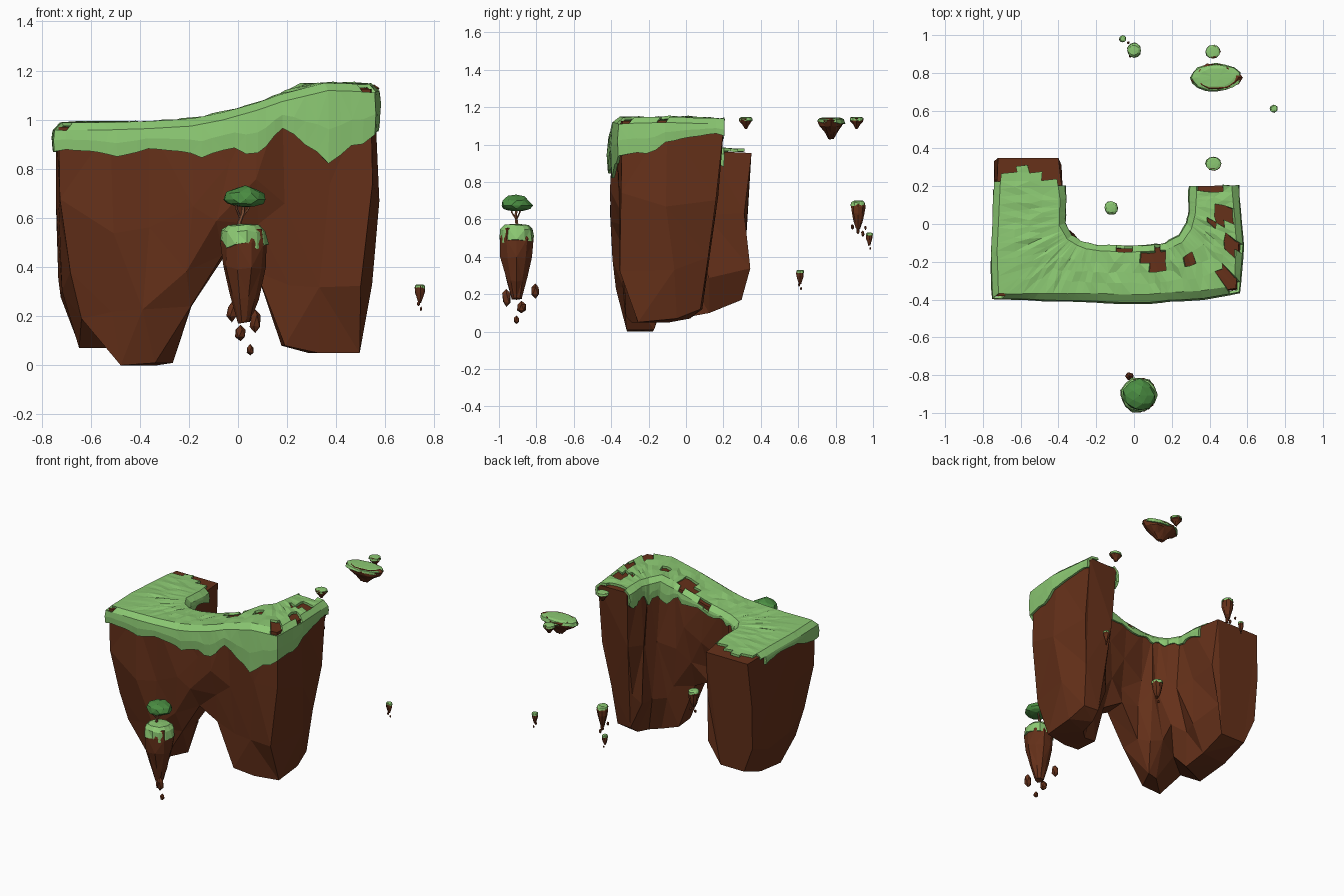
import bpy, bmesh, math, random
from mathutils import Vector as V

if "Cube" in bpy.data.objects:
    bpy.data.objects.remove(bpy.data.objects["Cube"])

random.seed(7)
J = lambda a: random.uniform(-a, a)


def material(name, rgb):
    m = bpy.data.materials.new(name)
    m.diffuse_color = (*rgb, 1)
    m.use_nodes = True
    m.node_tree.nodes["Principled BSDF"].inputs["Base Color"].default_value = m.diffuse_color
    return m


ROCK = material("earth", (.13, .03, .01))
GRASS = material("grass", (.26, .58, .17))
LEAF = material("leaves", (.07, .27, .055))
BARK = material("bark", (.3, .11, .05))


def finish(name, bm, mat):
    bmesh.ops.recalc_face_normals(bm, faces=bm.faces)
    me = bpy.data.meshes.new(name)
    bm.to_mesh(me)
    bm.free()
    me.materials.append(mat)
    ob = bpy.data.objects.new(name, me)
    bpy.context.collection.objects.link(ob)
    return ob


def loft(name, rings, mat, closed=True, bare=None):
    """Skin a row of equal point rings; closed rings also get end caps."""
    bm = bmesh.new()
    vs = [[bm.verts.new(p) for p in r] for r in rings]
    n = len(vs[0])
    for a, b in zip(vs, vs[1:]):
        for i in range(n if closed else n - 1):
            k = (i + 1) % n
            f = (a[i], a[k], b[k], b[i])
            if bare and bare(sum((v.co for v in f), V()) / 4):
                continue
            bm.faces.new(f)
    if closed:
        bm.faces.new(vs[0])
        bm.faces.new(vs[-1])
    bmesh.ops.triangulate(bm, faces=bm.faces)
    loose = [v for v in bm.verts if not v.link_faces]
    bmesh.ops.delete(bm, geom=loose, context='VERTS')
    return finish(name, bm, mat)


# U-shaped main island: outer x,y, inner x,y, top z, bottom z, outer hang, inner hang, end lean
S = [(-.72, .35, -.40, .35, .955, .17, .07, .08, .05),
     (-.73, .10, -.375, .13, .965, .10, .05, .07, 0),
     (-.74, -.15, -.38, .0, .97, .07, .05, .05, 0),
     (-.73, -.38, -.34, -.07, .97, .19, .11, .05, 0),
     (-.52, -.38, -.29, -.10, .97, .0, .10, .04, 0),
     (-.36, -.385, -.25, -.115, .975, .01, .11, .04, 0),
     (-.19, -.385, -.18, -.125, .985, .24, .11, .04, 0),
     (-.06, -.39, -.05, -.13, 1.01, .45, .16, .05, 0),
     (.08, -.39, .08, -.13, 1.05, .38, .16, .06, 0),
     (.18, -.38, .17, -.12, 1.085, .08, .15, .09, 0),
     (.36, -.37, .25, -.08, 1.13, .05, .25, .13, 0),
     (.54, -.34, .295, -.01, 1.125, .05, .24, .12, 0),
     (.555, -.10, .31, .06, 1.13, .07, .10, .10, 0),
     (.535, .205, .315, .20, 1.12, .12, .08, .09, .12)]
LEVELS = [(1, 0, 0), (.6, 0, .025), (.25, .06, .035), (0, .24, .015)]
rings = []
for ox, oy, ix, iy, zt, zb, ho, hi, lean in S:
    O, I = V((ox, oy, 0)), V((ix, iy, 0))
    sides = []
    for P, Q in ((O, I), (I, O)):
        col = []
        for f, taper, jit in LEVELS:
            p = P.lerp(Q, taper)
            jz = J(.05) if 0 < f < 1 else 0
            col.append(V((p.x + J(jit), p.y + J(jit) - lean * (1 - f), zb + (zt - zb) * f + jz)))
        sides.append(col)
    rings.append(sides[0] + sides[1][::-1])
loft("main_island_rock", rings, ROCK)

# Draped turf following the same path, with worn patches
rings = []
for k, (a, b) in enumerate(zip(S, S[1:])):
    n = max(3, round(math.dist(a[:2], b[:2]) / .045))
    for j in range(n + (k == len(S) - 2)):
        s = j / n
        ox, oy, ix, iy, zt, _, ho, hi, _ = (p + (q - p) * s for p, q in zip(a, b))
        O, I = V((ox, oy, zt)), V((ix, iy, zt))
        d = (O - I).normalized()
        ho *= 1 + .18 * math.sin((k + s) * 3.3) + J(.08)
        hi *= 1 + .25 * math.sin((k + s) * 4.1) + J(.1)
        oo, oi = min(.026, ho * .2), min(.02, hi * .18)
        down = lambda h: V((0, 0, -h))
        r = [O + d * oo * .8 + down(ho), O + d * oo + down(ho * .55),
             O + d * (oo * .7) + down(.015), O - d * .02 + V((0, 0, .012))]
        r += [O.lerp(I, t) + V((J(.006), J(.006), .013 + J(.005))) for t in (.3, .5, .7)]
        r += [I + d * .02 + V((0, 0, .012)), I - d * (oi * .7) + down(.015),
              I - d * oi + down(hi * .55), I - d * oi * .8 + down(hi)]
        rings.append(r)

PATCHES = [(.11, -.2, .065), (.5, -.31, .05), (.46, .04, .05), (.40, .2, .05),
           (.29, -.17, .045), (.52, -.12, .04), (-.05, -.14, .03), (-.7, -.37, .03)]


def worn(c):
    slope = .9 if c.x < -.58 else .6
    if c.x < -.3 and c.y > .33 - slope * abs(c.x + .58) + J(.01):
        return True
    return c.z > .93 and any(math.hypot(c.x - x, c.y - y) < r + J(.012) for x, y, r in PATCHES)


turf = loft("main_island_grass", rings, GRASS, closed=False, bare=worn)
turf.modifiers.new("thickness", 'SOLIDIFY').thickness = .016
turf.modifiers["thickness"].offset = 0


def blob(name, c, r, mat, sub=1, jit=.2, squash=1):
    """Lumpy faceted ball; squash narrows its lower half."""
    bm = bmesh.new()
    bmesh.ops.create_icosphere(bm, subdivisions=sub, radius=1)
    for v in bm.verts:
        v.co *= 1 + J(jit)
        if v.co.z < 0:
            v.co.z *= squash
        v.co = V((c[i] + v.co[i] * r[i] for i in range(3)))
    return finish(name, bm, mat)


def ring(c, z, rx, ry, n, jr, jz):
    out = []
    for i in range(n):
        t, q = math.tau * i / n, 1 + J(jr)
        out.append(V((c[0] + rx * q * math.cos(t), c[1] + ry * q * math.sin(t), z + J(jz))))
    return out


TALL = [(0, .3), (.25, .62), (.55, .95), (.8, 1), (.93, .88)]
FLAT = [(0, .2), (.3, .5), (.6, .9), (.85, 1), (.96, .85)]


def islet(name, x, y, rx, ry, zb, zt, prof=TALL, turf=.2, n=9):
    """Floating rock with a grass cap hanging over its rim."""
    h = zt - zb
    loft(name + "_rock", [ring((x, y), zb + h * f, rx * q, ry * q, n, .1, h * .03)
                          for f, q in prof], ROCK)
    cap = [(1 - turf, 1.04, .06), (.93, .98, .02), (.99, .7, .01), (1, .2, 0)]
    loft(name + "_grass", [ring((x, y), zb + h * f, rx * q, ry * q, n + 3, .06, h * j)
                           for f, q, j in cap], GRASS)


islet("tree_islet", .025, -.905, .093, .09, .18, .575, n=10)
islet("inner_islet", -.12, .085, .035, .035, .40, .52)
islet("rear_islet", 0, .92, .036, .038, .55, .70, turf=.14)
islet("rear_crumb_islet", -.06, .98, .018, .018, .46, .53)
islet("side_islet", .74, .61, .02, .02, .255, .33)
islet("large_flat_islet", .435, .775, .13, .072, 1.03, 1.145, FLAT, .25, 13)
islet("upper_rear_islet", .418, .912, .038, .036, 1.085, 1.148, FLAT, .3)
islet("upper_near_islet", .42, .32, .04, .036, 1.085, 1.148, FLAT, .3)

# Loose stones falling below the islets: centre, radius, half height
STONES = [(-.025, -.805, .22, .023, .04), (.07, -.96, .18, .024, .05), (.01, -.88, .13, .025, .033),
          (.05, -.905, .062, .016, .022), (-.105, .10, .385, .009, .013), (-.13, .085, .37, .009, .012),
          (-.02, .89, .56, .009, .015), (.005, .92, .54, .01, .018), (.0, .945, .525, .01, .018),
          (-.03, .96, .555, .008, .012), (-.055, .985, .445, .005, .007),
          (.735, .605, .25, .007, .011), (.745, .615, .23, .005, .009)]
for i, (x, y, z, r, h) in enumerate(STONES):
    blob(f"falling_stone_{i + 1}", (x, y, z), (r, r, h), ROCK, jit=.15)


# Tree: bent trunk, two branches, flattened crown
def limb(name, pts):
    loft(name, [ring(p, p[2], r, r, 6, 0, 0) for *p, r in pts], BARK)


limb("tree_trunk", [(0, -.9, .53, .014), (.005, -.905, .58, .009),
                    (.02, -.91, .62, .008), (.025, -.905, .68, .006)])
limb("branch_right", [(.012, -.907, .6, .006), (.04, -.89, .635, .005), (.06, -.88, .67, .004)])
limb("branch_left", [(.01, -.907, .6, .006), (-.005, -.93, .635, .005), (-.01, -.94, .67, .004)])
blob("tree_crown", (.03, -.907, .675), (.085, .083, .055), LEAF, 2, .1, .6)
